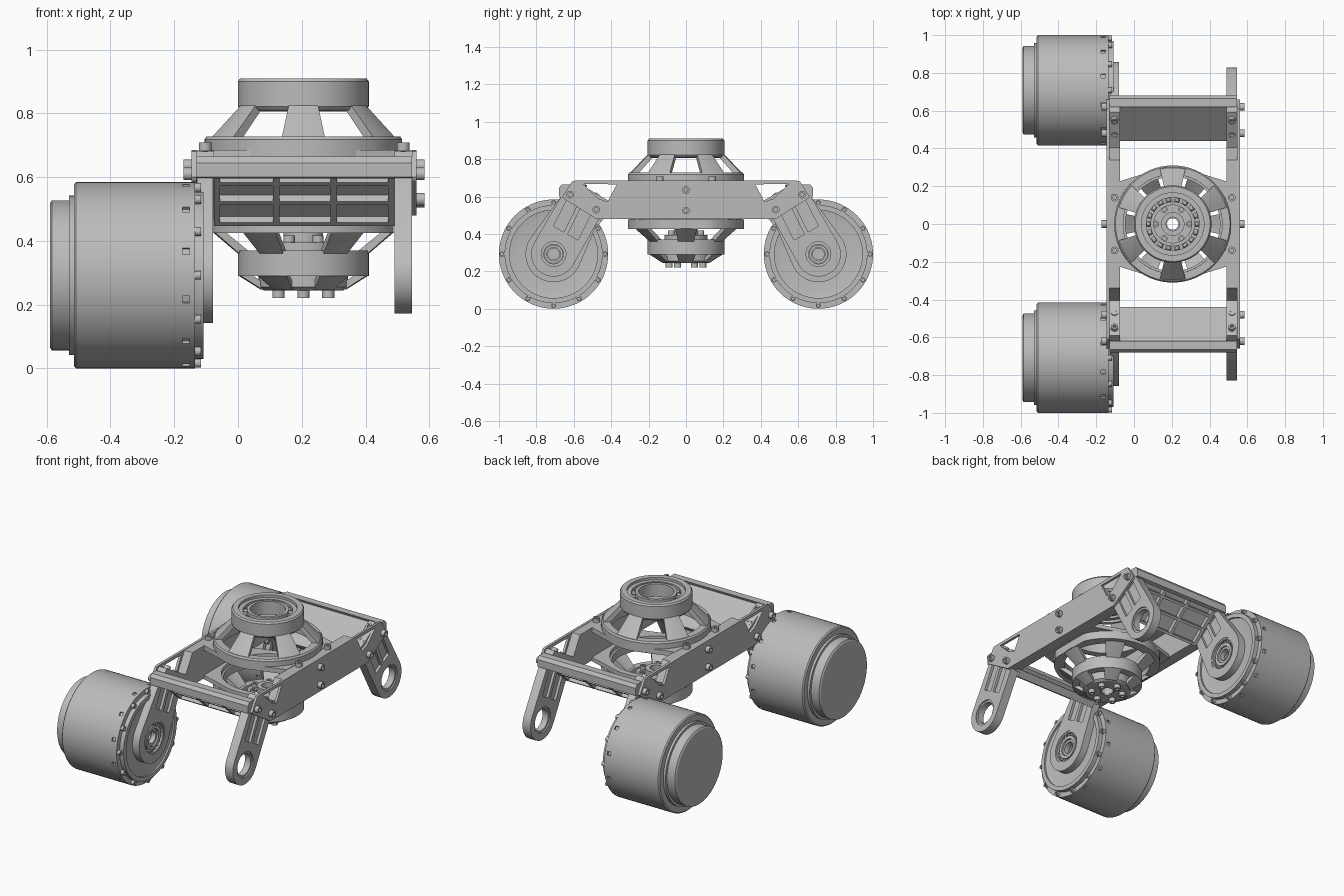
import bpy, bmesh
from math import sin, cos, pi, radians
from mathutils import Vector, Matrix
from mathutils.geometry import convex_hull_2d

cube = bpy.data.objects.get("Cube")
if cube:
    bpy.data.objects.remove(cube, do_unlink=True)

GREY = (0.5, 0.5, 0.5, 1)
metal = bpy.data.materials.new("machined grey")
metal.use_nodes = True
metal.diffuse_color = GREY
metal.node_tree.nodes["Principled BSDF"].inputs["Base Color"].default_value = GREY

CX = 0.205                    # actuator axis
MY, MZ = 0.708, 0.292         # motor axis
ACT = Matrix.Translation((CX, 0, 0))


def finish(name, bm):
    bmesh.ops.remove_doubles(bm, verts=bm.verts, dist=1e-5)
    bmesh.ops.recalc_face_normals(bm, faces=bm.faces)
    me = bpy.data.meshes.new(name)
    bm.to_mesh(me)
    bm.free()
    me.materials.append(metal)
    me.polygons.foreach_set("use_smooth", [True] * len(me.polygons))
    me.set_sharp_from_angle(angle=radians(30))
    ob = bpy.data.objects.new(name, me)
    bpy.context.scene.collection.objects.link(ob)
    return ob


def revolve(name, profile, mat=ACT, steps=64, start=0, sweep=360):
    """Sweep a closed (radius, height) profile about local z."""
    bm = bmesh.new()
    full = sweep == 360
    rows = []
    for i in range(steps if full else steps + 1):
        a = radians(start + sweep * i / steps)
        rows.append([bm.verts.new(mat @ Vector((r * cos(a), r * sin(a), h))) for r, h in profile])
    n = len(profile)
    for i in range(steps):
        p, q = rows[i], rows[(i + 1) % len(rows)]
        for k in range(n):
            j = (k + 1) % n
            if profile[k][0] or profile[j][0]:
                bm.faces.new((p[k], p[j], q[j], q[k]))
    if not full:
        bm.faces.new(rows[0])
        bm.faces.new(rows[-1])
    return finish(name, bm)


def tube(name, r0, r1, z0, z1, mat=ACT, steps=64):
    return revolve(name, [(r0, z0), (r1, z0), (r1, z1), (r0, z1)], mat, steps)


def prism(name, pts, lo, hi, axis="x"):
    """Extrude the hull of 2D points along x (points in yz) or z (points in xy)."""
    pts = [Vector(p) for p in pts]
    pts = [pts[i] for i in convex_hull_2d(pts)]
    bm = bmesh.new()
    ends = []
    for h in (lo, hi):
        ends.append([bm.verts.new((h, p.x, p.y) if axis == "x" else (p.x, p.y, h)) for p in pts])
        bm.faces.new(ends[-1])
    for i in range(len(pts)):
        j = (i + 1) % len(pts)
        bm.faces.new((ends[0][i], ends[0][j], ends[1][j], ends[1][i]))
    return finish(name, bm)


def cut(ob, *cutters):
    for c in cutters:
        c.hide_render = True
        m = ob.modifiers.new("cut", "BOOLEAN")
        m.operation, m.solver, m.object = "DIFFERENCE", "EXACT", c
    dg = bpy.context.evaluated_depsgraph_get()
    me = bpy.data.meshes.new_from_object(ob.evaluated_get(dg))
    ob.modifiers.clear()
    ob.data = me
    me.set_sharp_from_angle(angle=radians(30))
    for c in cutters:
        bpy.data.objects.remove(c, do_unlink=True)


def circle(cx, cy, r, n=48):
    return [(cx + r * cos(2 * pi * i / n), cy + r * sin(2 * pi * i / n)) for i in range(n)]


def bolt(name, loc, direction, r=0.02, length=0.025):
    mat = Matrix.Translation(loc) @ Vector(direction).to_track_quat("Z", "Y").to_matrix().to_4x4()
    s = length * 0.4
    revolve(name, [(0, -0.01), (r, -0.01), (r, length), (r * .5, length), (r * .5, s), (0, s)], mat, 18)


def balls(name, mat, ring, r, count):
    bm = bmesh.new()
    for x, y in circle(0, 0, ring, count):
        bmesh.ops.create_uvsphere(bm, u_segments=10, v_segments=6, radius=r,
                                  matrix=mat @ Matrix.Translation((x, y, 0)))
    finish(name, bm)


def both(pts):
    return [(s * y, z) for s in (-1, 1) for y, z in pts]


def flip(pts, s):
    return [(s * y, z) for y, z in pts]


# Side frames: thin windowed skin outside, thick web inside
WINDOW = [(.55, .667), (.37, .665), (.42, .572), (.47, .59)]
for side, skin, web in (("left", (.545, .56), (.49, .546)), ("right", (-.146, -.13), (-.131, -.075))):
    ob = prism(side + "_frame_skin", both([(.59, .685), (.61, .68), (.66, .6), (.655, .59), (.48, .48)]), *skin)
    cut(ob, *[prism("cutter", flip(WINDOW, s), skin[0] - .05, skin[1] + .05) for s in (-1, 1)])
    prism(side + "_frame_web", both([(.34, .683), (.405, .572), (.46, .48)]), *web)
    out = 1 if side == "left" else -1
    face = skin[1] if out > 0 else skin[0]
    mid = (web[0] + web[1]) / 2
    for z in (.635, .525):
        bolt("frame_bolt", (face, 0, z), (out, 0, 0))
    for s in (-1, 1):
        prism(side + "_frame_flange",
              flip([(.405, .572), (.47, .588), (.59, .68), (.655, .61), (.46, .48)], s), *web)
        for y, z in ((.62, .61), (.48, .53)):
            bolt("frame_bolt", (face, s * y, z), (out, 0, 0))
        for y, z in ((.48, .596), (.555, .655)):
            bolt("flange_bolt", (mid, s * y, z), (0, -s * .65, .76), .019, .02)
        bolt("top_bolt", (mid, s * .14, .683), (0, 0, 1))

# Sloping cross panels with outward ribs
low, high = Vector((.44, .48)), Vector((.635, .655))
along = (high - low).normalized()
normal = Vector((along.y, -along.x))


def strip(t0, t1, d0, d1):
    return [low.lerp(high, t) + normal * d for t in (t0, t1) for d in (d0, d1)]


for s, end in ((-1, "front"), (1, "rear")):
    prism(end + "_cross_panel", flip(strip(0, 1, 0, .018), s), -.1, .515)
    prism(end + "_panel_lip", flip([(.62, .665), (.665, .665), (.68, .645), (.68, .6), (.655, .595)], s), -.13, .545)
    for t in (0, .38, .72):
        prism(end + "_panel_rib", flip(strip(t, t + .06, .01, .045), s), -.076, .491)
    for x in (-.076, .11, .29, .471):
        prism(end + "_panel_rib", flip(strip(0, .95, .01, .045), s), x, x + .02)

# Arms: hub, two pockets on each face, bearing hole
AXIS, ACROSS = Vector((.5, -.866)), Vector((.866, .5))
TOP, HUB = Vector((.57, .55)), Vector((MY, MZ))


def arm(name, s, x0, x1, hub_r, hole_r):
    shape = [(.665, .605), (.64, .62), (.46, .49)] + circle(MY, MZ, hub_r)
    ob = prism(name, flip(shape, s), x0, x1)
    cutters = [prism("cutter", flip(circle(MY, MZ, hole_r), s), x0 - .1, x1 + .1)]
    for a, b in ((.012, .075), (-.075, -.012)):
        pocket = [p + ACROSS * k for p in (TOP, HUB - AXIS * (hub_r + .01)) for k in (a, b)]
        for lo, hi in ((x0 - .05, x0 + .016), (x1 - .016, x1 + .05)):
            cutters.append(prism("cutter", flip(pocket, s), lo, hi))
    cut(ob, *cutters)


MOTOR = [(0, -.59), (.225, -.59), (.235, -.584), (.235, -.53), (.25, -.53), (.25, -.515), (.285, -.515),
         (.292, -.508), (.292, -.135), (.262, -.135), (.262, -.108), (.235, -.108), (.235, -.118),
         (.2, -.125), (.03, -.125), (.03, -.16), (0, -.16)]
TO_X = Matrix.Rotation(pi / 2, 4, "Y")
for s, end in ((-1, "front"), (1, "rear")):
    arm(end + "_left_arm", s, .49, .545, .12, .078)
    arm(end + "_right_arm", s, -.128, -.079, .15, .1)
    axis = Matrix.Translation((0, s * MY, MZ)) @ TO_X
    hub = Matrix.Translation((.49, s * MY, MZ)) @ TO_X
    tube(end + "_arm_bush", .066, .08, .008, .047, hub)

    # Drum motor with side slots
    drum = revolve(end + "_motor", MOTOR, axis, 72)
    bm = bmesh.new()
    for i in range(12):
        m = axis @ Matrix.Rotation(radians(30 * i + 15), 4, "Z") @ Matrix.Translation((.292, 0, -.163))
        bmesh.ops.create_cube(bm, size=.022, matrix=m)
    cut(drum, finish("cutter", bm))
    for y, z in circle(s * MY, MZ, .275, 12):
        bolt("motor_bolt", (-.136, y, z), (1, 0, 0), .014, .02)

    # Motor bearing
    tube(end + "_bearing_outer", .089, .102, -.125, -.082, axis)
    tube(end + "_bearing_inner", .052, .072, -.125, -.086, axis)
    tube(end + "_motor_shaft", .036, .05, -.13, -.095, axis)
    balls(end + "_bearing_balls", axis @ Matrix.Translation((0, 0, -.1)), .081, .011, 20)

# Actuator flanges between the side frames
gusset = [(CX + x * .285, y * .225) for x in (-1, 1) for y in (-1, 1)]
for name, z0, z1 in (("upper_flange", .655, .685), ("lower_flange", .475, .5)):
    ob = prism(name, gusset + circle(CX, 0, .3), z0, z1, "z")
    cut(ob, prism("cutter", circle(CX, 0, .262), z0 - .1, z1 + .1, "z"))

# Upper dome
revolve("upper_dome_ring", [(.262, .66), (.31, .66), (.31, .718), (.303, .728), (.262, .728)])
revolve("upper_cap", [(.165, .805), (.195, .81), (.205, .822), (.205, .9), (.198, .91), (.165, .91)])
for i in range(6):
    revolve("upper_spoke", [(.268, .715), (.31, .715), (.205, .825), (.168, .825)], ACT, 8, 60 * i + 17, 26)
tube("upper_bearing_outer", .14, .168, .82, .895)
tube("upper_bearing_inner", .1, .118, .82, .9)
balls("upper_bearing_balls", ACT @ Matrix.Translation((0, 0, .87)), .129, .017, 18)

# Lower dome, trimmed flat beside the frames
ring = revolve("lower_dome_ring", [(.25, .425), (.31, .425), (.31, .476), (.25, .476)])
for v in ring.data.vertices:
    v.co.x = min(max(v.co.x, CX - .283), CX + .283)
tube("lower_cap", .16, .205, .29, .37)
for i in range(6):
    revolve("lower_spoke", [(.165, .36), (.205, .36), (.285, .428), (.25, .428)], ACT, 8, 60 * i - 12, 24)
    revolve("base_spoke", [(.1, .25), (.135, .248), (.205, .292), (.165, .292)], ACT, 8, 60 * i - 15, 30)
revolve("base_disc", [(.04, .245), (.125, .245), (.14, .255), (.14, .268), (.04, .268)])
tube("base_bearing_outer", .115, .14, .26, .35)
tube("base_bearing_inner", .062, .085, .26, .36)
balls("base_bearing_balls", ACT @ Matrix.Translation((0, 0, .34)), .1, .014, 16)
tube("centre_tube", .036, .062, .25, .425)
tube("output_plate", .03, .115, .36, .395)
for x, y in circle(CX, 0, .09, 6):
    bolt("plate_bolt", (x, y, .395), (0, 0, 1), .018, .022)
for i in range(6):
    a = radians(60 * i + 30)
    bolt("base_bolt", (CX + .09 * cos(a), .09 * sin(a), .247), (0, 0, -1), .019, .026)
